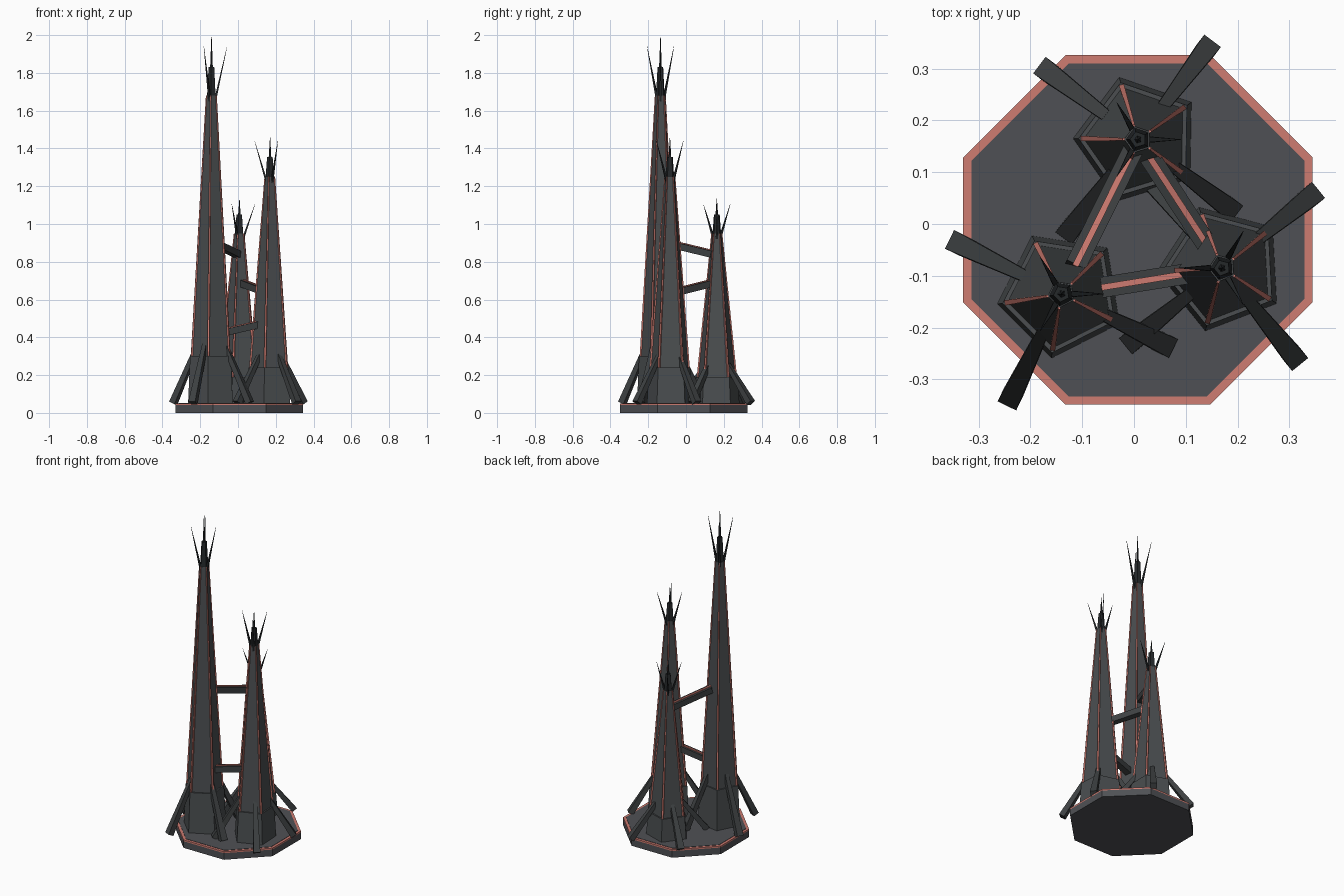
import bpy, bmesh, math
from mathutils import Vector

if "Cube" in bpy.data.objects:
    bpy.data.objects.remove(bpy.data.objects["Cube"])


def material(name, rgb):
    m = bpy.data.materials.new(name)
    m.diffuse_color = (*rgb, 1)
    m.use_nodes = True
    m.node_tree.nodes["Principled BSDF"].inputs["Base Color"].default_value = m.diffuse_color
    return m


BASE = material("slate", (0.078, 0.081, 0.09))
STONE = material("dark stone", (0.069, 0.076, 0.08))
STRUT = material("charcoal", (0.047, 0.052, 0.054))
SPIKE = material("near black", (0.018, 0.021, 0.023))
GLOW = material("salmon", (0.62, 0.2, 0.165))


def make(name, bm, mat):
    bmesh.ops.recalc_face_normals(bm, faces=bm.faces)
    me = bpy.data.meshes.new(name)
    bm.to_mesh(me)
    bm.free()
    me.materials.append(mat)
    ob = bpy.data.objects.new(name, me)
    bpy.context.collection.objects.link(ob)
    return ob


def stack(name, center, sides, angle, profile, mat):
    """Polygonal solid from (radius, z) rings, first corner at the given angle."""
    bm = bmesh.new()
    rings = []
    for r, z in profile:
        ring = []
        for i in range(sides):
            a = math.radians(angle) + math.tau * i / sides
            ring.append(bm.verts.new((center[0] + r * math.cos(a), center[1] + r * math.sin(a), z)))
        rings.append(ring)
    bm.faces.new(rings[0])
    bm.faces.new(rings[-1])
    for lo, hi in zip(rings, rings[1:]):
        for i in range(sides):
            j = (i + 1) % sides
            bm.faces.new((lo[i], lo[j], hi[j], hi[i]))
    return make(name, bm, mat)


def bar(name, start, end, size0, size1, mat):
    """Four-sided bar from start to end; sizes are (width, height)."""
    start, end = Vector(start), Vector(end)
    d = (end - start).normalized()
    side = d.cross(Vector((0, 0, 1))).normalized()
    up = side.cross(d)
    bm = bmesh.new()
    rings = []
    for p, (w, h) in ((start, size0), (end, size1)):
        rings.append([bm.verts.new(p + side * (sx * w / 2) + up * (sy * h / 2))
                      for sx, sy in ((-1, -1), (1, -1), (1, 1), (-1, 1))])
    a, b = rings
    bm.faces.new(a)
    bm.faces.new(b)
    for i in range(4):
        j = (i + 1) % 4
        bm.faces.new((a[i], a[j], b[j], b[i]))
    return make(name, bm, mat)


def polar(c, r, deg, z):
    a = math.radians(deg)
    return (c[0] + r * math.cos(a), c[1] + r * math.sin(a), z)


# Octagonal base with a bright rim
mid = (0.0075, -0.0115)
stack("base", mid, 8, 22.5, [(0.365, 0), (0.365, 0.041)], BASE)
stack("base_rim", mid, 8, 22.5, [(0.365, 0.041), (0.365, 0.05)], GLOW)
stack("base_top", mid, 8, 22.5, [(0.348, 0.045), (0.348, 0.052)], BASE)

# center, corner angle, plinth top, shaft top, cap top, tip, spike tip,
# first spike angle, first strut angle, strut top
A, B, C = (-0.14, -0.135), (0.17, -0.085), (0.008, 0.163)
towers = [
    (A, 45, 0.30, 1.68, 1.83, 2.00, 1.94, 0, 64, 0.38),
    (B, 39, 0.24, 1.25, 1.355, 1.46, 1.44, 180, 39, 0.31),
    (C, 35, 0.19, 0.95, 1.05, 1.135, 1.105, 0, 53, 0.26),
]
for c, ang, plinth, shaft, cap, tip, spike_z, spike_a, strut_a, strut_z in towers:
    # Plinth, tapered shaft, cap and needle
    stack("plinth", c, 5, ang, [(0.126, 0.045), (0.115, plinth)], STONE)
    stack("shaft", c, 5, ang, [(0.106, plinth - 0.01), (0.027, shaft)], STONE)
    stack("cap", c, 5, ang, [(0.025, shaft - 0.02), (0.016, cap)], SPIKE)
    stack("needle", c, 5, ang, [(0.008, cap - 0.01), (0.0008, tip)], SPIKE)
    # Bright ridges on the shaft corners
    for k in range(5):
        a = ang + 72 * k
        bar("ridge", polar(c, 0.106, a, plinth - 0.005), polar(c, 0.027, a, shaft),
            (0.01, 0.01), (0.005, 0.006), GLOW)
    # Flared crown spikes
    for k in range(3):
        a = spike_a + 120 * k
        bar("crown_spike", polar(c, 0.018, a, shaft - 0.03), polar(c, 0.082, a, spike_z),
            (0.012, 0.012), (0.001, 0.001), SPIKE)
    # Leaning struts around the foot
    for k in range(4):
        a = strut_a + 90 * k
        bar("strut", polar(c, 0.225, a, 0.053), polar(c, 0.07, a, strut_z),
            (0.04, 0.034), (0.022, 0.022), STRUT)


# Bridges between towers with a bright strip on top
def bridge(p, q, t0, z0, t1, z1):
    p, q = Vector(p), Vector(q)
    s, e = p.lerp(q, t0), p.lerp(q, t1)
    bar("bridge", (*s, z0), (*e, z1), (0.04, 0.036), (0.04, 0.036), STRUT)
    bar("bridge_strip", (*s, z0 + 0.019), (*e, z1 + 0.019), (0.012, 0.008), (0.012, 0.008), GLOW)


bridge(A, C, 0.18, 0.893, 0.92, 0.84)
bridge(C, B, 0.12, 0.685, 0.85, 0.64)
bridge(A, B, 0.22, 0.425, 0.85, 0.47)
